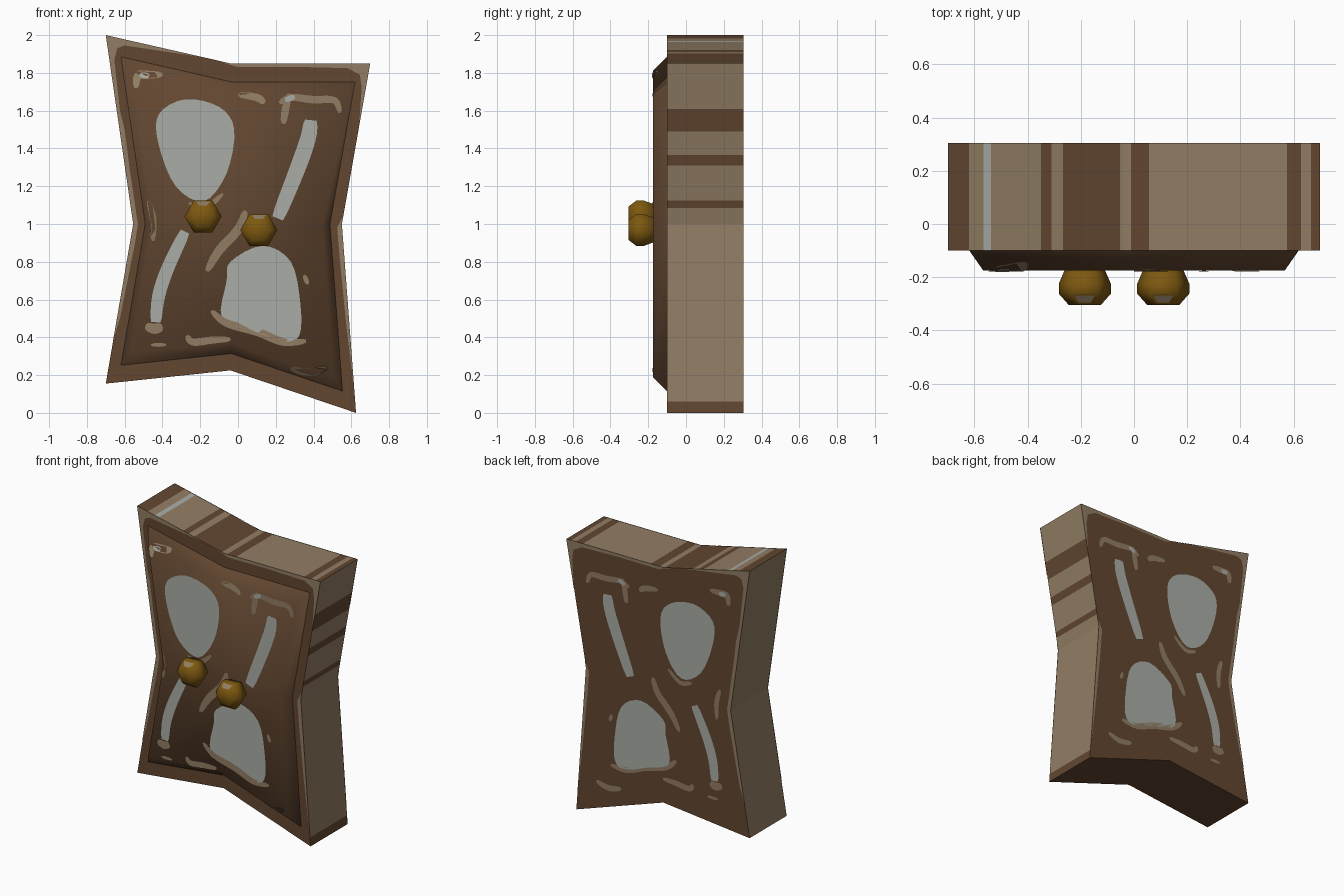
import bpy, bmesh, math
from mathutils import Vector
from mathutils.bvhtree import BVHTree

old = bpy.data.objects.get("Cube")
if old:
    bpy.data.objects.remove(old, do_unlink=True)

FRONT, BACK, RAISED = -0.1, 0.305, -0.175


def material(name, r, g, b):
    m = bpy.data.materials.new(name)
    m.use_nodes = True
    m.diffuse_color = (r, g, b, 1)
    shader = m.node_tree.nodes["Principled BSDF"]
    shader.inputs["Base Color"].default_value = (r, g, b, 1)
    shader.inputs["Roughness"].default_value = 0.8
    return m


brown = material("dark brown", 0.122, 0.062, 0.03)
tan = material("tan", 0.283, 0.205, 0.127)
grey = material("pale grey", 0.40, 0.42, 0.38)
gold = material("dark gold", 0.205, 0.098, 0.005)


def finish(bm, name, mats):
    mesh = bpy.data.meshes.new(name)
    bm.to_mesh(mesh)
    bm.free()
    for m in mats:
        mesh.materials.append(m)
    obj = bpy.data.objects.new(name, mesh)
    bpy.context.collection.objects.link(obj)
    return obj


def loft(bm, rings, cap_start=True):
    """Bridge rings of points into a skin with a cap on the last ring."""
    loops = [[bm.verts.new(p) for p in ring] for ring in rings]
    for a, b in zip(loops, loops[1:]):
        for i in range(len(a)):
            j = (i + 1) % len(a)
            bm.faces.new((a[i], a[j], b[j], b[i]))
    bm.faces.new(loops[-1])
    if cap_start:
        bm.faces.new(loops[0][::-1])
    bmesh.ops.recalc_face_normals(bm, faces=bm.faces)


# Pinched eight-point outline of the slab
outline = [(-.70, 2), (-.04, 1.85), (.70, 1.85), (.55, 1), (.625, 0),
           (-.04, .225), (-.70, .155), (-.555, 1)]


def ring(y, scale=1.0):
    return [(x * scale, y, 1 + (z - 1) * scale) for x, z in outline]


# Slab, with coloured bands cut across its top and one side
bm = bmesh.new()
loft(bm, [ring(BACK), ring(FRONT)])
top_brown = [(-.71, -.62), (-.35, -.31), (-.267, -.053), (-.011, .056),
             (.575, .628), (.665, .71)]
top_grey = [(-.567, -.537)]
side_brown = [(-.01, .06), (1.085, 1.125), (1.31, 1.365), (1.49, 1.61)]


def cut(axis, ranges, is_side):
    normal = Vector((0, 0, 0))
    normal[axis] = 1
    for value in [v for r in ranges for v in r]:
        faces = [f for f in bm.faces if is_side(f.normal)]
        geom = set(faces) | {e for f in faces for e in f.edges} | {v for f in faces for v in f.verts}
        bmesh.ops.bisect_plane(bm, geom=list(geom), plane_co=normal * value, plane_no=normal)
        bm.normal_update()


cut(0, top_brown + top_grey, lambda n: n.z > 0.9)
cut(2, side_brown, lambda n: n.x > 0.9)


def within(v, ranges):
    return any(a < v < b for a, b in ranges)


for f in bm.faces:
    c = f.calc_center_median()
    if f.normal.z > 0.9:
        f.material_index = 0 if within(c.x, top_brown) else 2 if within(c.x, top_grey) else 1
    elif f.normal.x > 0.9:
        f.material_index = 0 if within(c.z, side_brown) else 1
    elif f.normal.x < -0.9:
        f.material_index = 1
finish(bm, "slab", [brown, tan, grey])

# Raised front panel with sloping edges
bm = bmesh.new()
loft(bm, [ring(FRONT, 0.885), ring(RAISED, 0.81)], cap_start=False)
for f in bm.faces:
    if f.calc_center_median().y > RAISED + 0.01 and f.normal.y > 0:
        f.normal_flip()
panel_tree = BVHTree.FromBMesh(bm)
panel = finish(bm, "front_panel", [brown])
panel.data.shade_smooth()


def surface(x, z):
    hit = panel_tree.ray_cast(Vector((x, -1, z)), Vector((0, 1, 0)))[0]
    return hit.y if hit else FRONT


# Painted patches lie just above the front and back surfaces
def patch(name, points, mat, lift=0.003):
    for side in ("front", "back"):
        bm = bmesh.new()
        verts = [bm.verts.new((x, surface(x, z) - lift if side == "front" else BACK + lift, z))
                 for x, z in points]
        face = bm.faces.new(verts)
        face.normal_update()
        if (face.normal.y > 0) == (side == "front"):
            face.normal_flip()
        finish(bm, name + "_" + side, [mat])


def spline(p, steps=4, closed=True):
    """Catmull-Rom curve through the points."""
    p = [Vector(q) for q in p]
    n = len(p)
    get = (lambda i: p[i % n]) if closed else (lambda i: p[min(max(i, 0), n - 1)])
    out = []
    for i in range(n if closed else n - 1):
        a, b, c, d = (get(i + k) for k in (-1, 0, 1, 2))
        for s in range(steps):
            t = s / steps
            out.append(0.5 * (2 * b + (c - a) * t + (2 * a - 5 * b + 4 * c - d) * t * t
                              + (3 * b - a - 3 * c + d) * t ** 3))
    return out if closed else out + [p[-1]]


def stroke(name, path, width, mat, tip=0.35, lift=0.003):
    """Brush mark that narrows towards both ends."""
    pts = spline(path, closed=False)
    left, right = [], []
    for i, p in enumerate(pts):
        d = (pts[min(i + 1, len(pts) - 1)] - pts[max(i - 1, 0)]).normalized()
        t = i / (len(pts) - 1)
        w = width / 2 * (tip + (1 - tip) * math.sin(math.pi * t) ** 0.5 if 0 < t < 1 else tip)
        left.append(p + Vector((-d.y, d.x)) * w)
        right.append(p - Vector((-d.y, d.x)) * w)
    patch(name, left + right[::-1], mat, lift)


# Large grey patches
patch("upper_grey_patch", spline([(-.42, 1.58), (-.28, 1.66), (-.1, 1.62), (-.02, 1.5), (-.06, 1.27),
                                  (-.18, 1.12), (-.33, 1.2), (-.42, 1.42)]), grey)
patch("lower_grey_patch", spline([(-.04, .8), (.13, .885), (.28, .8), (.33, .58), (.325, .41),
                                  (.24, .38), (.08, .435), (-.085, .5), (-.06, .7)]), grey)

# Long grey streaks
stroke("upper_grey_streak", [(.385, 1.55), (.37, 1.45), (.31, 1.28), (.21, 1.03)], .085, grey, .7)
stroke("lower_grey_streak", [(-.28, .96), (-.37, .77), (-.42, .62), (-.435, .48)], .07, grey, .7)

# Tan brush marks
marks = [
    ("corner_mark", [(-.54, 1.72), (-.53, 1.785), (-.48, 1.79), (-.4, 1.79)], .045),
    ("top_mark", [(0, 1.685), (.1, 1.67), (.14, 1.64)], .04),
    ("hook_mark", [(.22, 1.64), (.28, 1.67), (.4, 1.658), (.51, 1.655), (.54, 1.59)], .04),
    ("hook_tail", [(.27, 1.69), (.25, 1.6), (.24, 1.53)], .04),
    ("upper_patch_mark", [(-.26, 1.11), (-.17, 1.09), (-.08, 1.16)], .03),
    ("diagonal_mark", [(.04, 1.07), (0, .97), (-.1, .86), (-.165, .75)], .05),
    ("left_mark", [(-.475, 1.12), (-.45, 1.03), (-.45, .91)], .035),
    ("streak_end_mark", [(-.49, .46), (-.44, .445), (-.4, .46)], .055),
    ("lower_patch_mark", [(-.14, .54), (-.06, .475), (.1, .43), (.24, .375), (.36, .38)], .045),
    ("bottom_left_mark", [(-.46, .36), (-.38, .36)], .02),
    ("bottom_mark", [(-.27, .41), (-.24, .375), (-.14, .385), (-.04, .39)], .04),
    ("bottom_right_mark", [(.28, .235), (.38, .215), (.47, .24)], .04),
    ("right_mark", [(.35, .73), (.37, .68)], .025),
]
for name, path, width in marks:
    stroke(name, path, width, tan)
stroke("corner_fleck", [(-.52, 1.79), (-.47, 1.785)], .03, grey, .6, .005)
stroke("hook_fleck", [(.25, 1.655), (.3, 1.675)], .03, grey, .6, .005)

# Worn tan edges around the rim
patch("left_rim_wear", [(-.70, 2), (-.1, 1.864), (-.2, 1.885), (-.4, 1.915), (-.6, 1.945), (-.64, 1.93),
                        (-.655, 1.87), (-.625, 1.6), (-.6, 1.5), (-.575, 1.3), (-.53, 1), (-.545, .9),
                        (-.625, .5), (-.661, .385), (-.555, 1)], tan)
patch("top_rim_wear", [(-.12, 1.868), (-.04, 1.85), (.70, 1.85), (.64, 1.51), (.655, 1.72),
                       (.645, 1.79), (.58, 1.825), (.3, 1.832), (0, 1.83)], tan)
patch("right_rim_wear", [(.559, 1.05), (.55, 1), (.615, .12), (.575, .45), (.54, .8), (.525, .98)], tan)

# Two six-sided knobs, each with a worn spot on the upper bevel
for name, cx, cz in (("left_knob", .11, .968), ("right_knob", -.185, 1.04)):
    bm = bmesh.new()
    profile = [(.07, -.16), (.098, -.225), (.098, -.262), (.06, -.305)]
    loft(bm, [[(cx + r * math.cos(k * math.pi / 3), y, cz + r * math.sin(k * math.pi / 3))
               for k in range(6)] for r, y in profile])
    bevel = max((f for f in bm.faces if f.normal.y < -0.3), key=lambda f: f.normal.z)
    bmesh.ops.inset_individual(bm, faces=[bevel], thickness=0.014)
    bevel.material_index = 1
    knob = finish(bm, name, [gold, tan])
    knob.data.shade_smooth()
